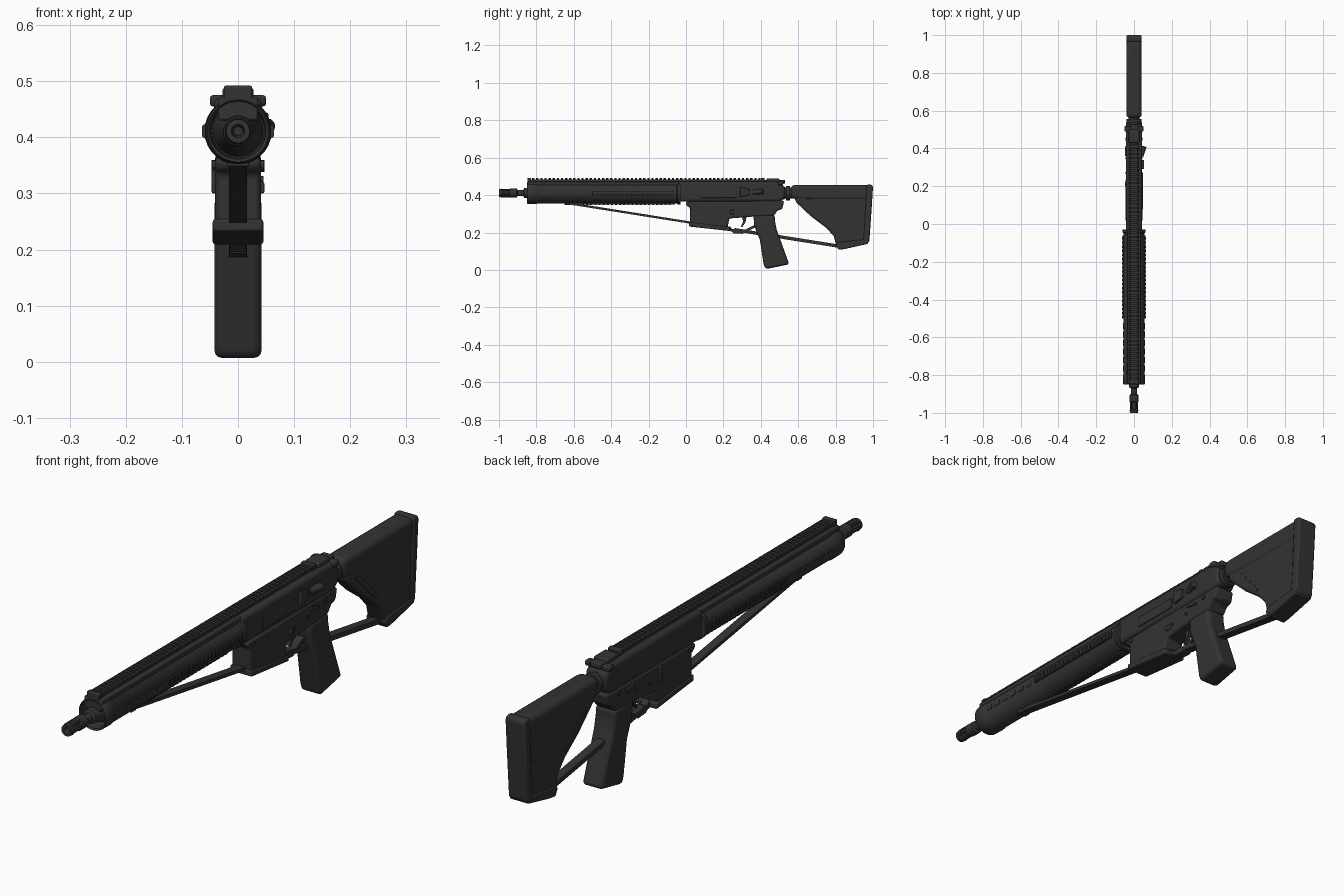
import bpy, bmesh, math
from mathutils import Vector


def material(name, v):
    m = bpy.data.materials.new(name)
    m.diffuse_color = (v, v, v, 1)
    return m


BLACK = material("charcoal black", 0.033)


def finish(name, bm, bevel=0.0, smooth=True, segments=2):
    bmesh.ops.recalc_face_normals(bm, faces=bm.faces[:])
    me = bpy.data.meshes.new(name)
    bm.to_mesh(me)
    bm.free()
    ob = bpy.data.objects.new(name, me)
    bpy.context.collection.objects.link(ob)
    me.materials.append(BLACK)
    if bevel:
        mod = ob.modifiers.new("bevel", "BEVEL")
        mod.width, mod.segments = bevel, segments
        mod.limit_method = "ANGLE"
        mod.angle_limit = math.radians(35)
    if smooth:
        bpy.ops.object.select_all(action="DESELECT")
        ob.select_set(True)
        bpy.context.view_layer.objects.active = ob
        bpy.ops.object.shade_smooth_by_angle(angle=math.radians(35))
    return ob


def extrude(name, pts, half, x=0.0, bevel=0.0, segments=2):
    """Side outline of (y, z) points given thickness along x."""
    bm = bmesh.new()
    f = bm.faces.new([bm.verts.new((x - half, y, z)) for y, z in pts])
    r = bmesh.ops.extrude_face_region(bm, geom=[f])
    vs = [v for v in r["geom"] if isinstance(v, bmesh.types.BMVert)]
    bmesh.ops.translate(bm, vec=(2 * half, 0, 0), verts=vs)
    return finish(name, bm, bevel, segments=segments)


def box(name, x0, x1, y0, y1, z0, z1, bevel=0.0):
    return extrude(name, [(y0, z0), (y1, z0), (y1, z1), (y0, z1)],
                   (x1 - x0) / 2, (x0 + x1) / 2, bevel)


def lathe(name, prof, z, n=24, x=0.0):
    """Revolve (y, radius) points about the y axis at height z."""
    bm = bmesh.new()
    rings = [[bm.verts.new((x + r * math.sin(2 * math.pi * i / n), y,
                            z + r * math.cos(2 * math.pi * i / n)))
              for i in range(n)] for y, r in prof]
    for a, b in zip(rings, rings[1:]):
        for i in range(n):
            j = (i + 1) % n
            bm.faces.new((a[i], a[j], b[j], b[i]))
    bm.faces.new(rings[0])
    bm.faces.new(rings[-1])
    return finish(name, bm)


def rod(name, a, b, r, n=12):
    a, b = Vector(a), Vector(b)
    bm = bmesh.new()
    bmesh.ops.create_cone(bm, cap_ends=True, segments=n, radius1=r, radius2=r,
                          depth=(b - a).length)
    q = (b - a).to_track_quat("Z", "Y")
    for v in bm.verts:
        v.co = q @ v.co + (a + b) / 2
    return finish(name, bm)


def teeth(name, y0, y1, pitch, size, place):
    """Row of rail teeth; place maps (across, out) to (x, z)."""
    bm = bmesh.new()
    half, height = size
    for k in range(int((y1 - y0) / pitch)):
        ya = y0 + k * pitch
        yb = ya + pitch * 0.55
        pr = [(-half, 0), (half, 0), (half * 1.15, height * 0.5),
              (half * 0.8, height), (-half * 0.8, height), (-half * 1.15, height * 0.5)]
        ends = []
        for y in (ya, yb):
            ends.append([bm.verts.new((place(u, v)[0], y, place(u, v)[1])) for u, v in pr])
        for e in ends:
            bm.faces.new(e)
        for i in range(6):
            j = (i + 1) % 6
            bm.faces.new((ends[0][i], ends[0][j], ends[1][j], ends[1][i]))
    return finish(name, bm, smooth=False)


AX = 0.411

# barrel, cone collar and slotted muzzle
lathe("barrel", [(-0.93, 0.016), (-0.87, 0.016), (-0.865, 0.026), (-0.845, 0.028),
                 (-0.79, 0.045), (-0.7, 0.045)], AX)
lathe("muzzle", [(-0.955, 0.008), (-1.0, 0.012), (-1.0, 0.021), (-0.985, 0.023),
                 (-0.98, 0.018), (-0.945, 0.018), (-0.94, 0.024), (-0.905, 0.024),
                 (-0.90, 0.016)], AX)
for i in range(5):
    t = 2 * math.pi * (i + 0.5) / 5
    x, z = 0.019 * math.sin(t), AX + 0.019 * math.cos(t)
    rod("muzzle_prong", (x, -0.992, z), (x, -0.935, z), 0.005, 6)

# round handguard with recessed front
lathe("handguard", [(-0.79, 0.02), (-0.79, 0.047), (-0.845, 0.05), (-0.85, 0.055),
                    (-0.845, 0.058), (-0.80, 0.059), (-0.795, 0.056), (-0.05, 0.056),
                    (-0.045, 0.06), (-0.03, 0.06), (-0.03, 0.03)], AX, 28)
box("handguard_spine", -0.036, 0.036, -0.848, -0.03, 0.43, 0.472, 0.004)
for s in (-1, 1):
    box("handguard_side_rail", s * 0.056 - 0.004, s * 0.056 + 0.004, -0.5, -0.06, AX - 0.012, AX + 0.012)
    teeth("side_rail_teeth", -0.5, -0.06, 0.022, (0.011, 0.007),
          lambda u, v, s=s: (s * (0.057 + v), AX + u))
    for k in range(6):
        y = -0.78 + k * 0.045
        box("handguard_vent", s * 0.0562 - 0.001, s * 0.0562 + 0.001, y, y + 0.03, AX - 0.008, AX + 0.008)
box("handguard_bottom_rail", -0.014, 0.014, -0.6, -0.06, 0.350, 0.362)
teeth("bottom_rail_teeth", -0.6, -0.06, 0.022, (0.014, 0.006), lambda u, v: (u, 0.352 - v))

# full length top rail
box("top_rail", -0.02, 0.02, -0.845, 0.42, 0.465, 0.483)
teeth("top_rail_teeth", -0.845, 0.42, 0.022, (0.022, 0.012), lambda u, v: (u, 0.480 + v))
for y in (-0.848, 0.40):
    box("top_rail_end", -0.025, 0.025, y, y + 0.02, 0.465, 0.492, 0.003)

# upper receiver
extrude("upper_receiver", [(-0.04, 0.365), (0.50, 0.365), (0.53, 0.385), (0.53, 0.44),
                           (0.50, 0.472), (-0.04, 0.472)], 0.043, 0, 0.014, 3)
box("ejection_port_cover", 0.042, 0.048, 0.08, 0.27, 0.385, 0.425, 0.002)
extrude("shell_deflector", [(0.29, 0.39), (0.34, 0.40), (0.34, 0.43), (0.29, 0.445)], 0.01, 0.044, 0.003)
rod("forward_assist", (0.036, 0.36, 0.415), (0.053, 0.41, 0.42), 0.014)

# charging handle and rear hump
box("charging_handle", -0.05, 0.05, 0.49, 0.52, 0.455, 0.475, 0.005)
box("charging_handle_bar", -0.022, 0.022, 0.40, 0.53, 0.462, 0.482, 0.004)
box("rear_sight_base", -0.028, 0.028, 0.43, 0.50, 0.468, 0.488, 0.005)

# lower receiver with magazine well
extrude("lower_receiver", [(0.0, 0.365), (0.0, 0.345), (0.02, 0.335), (0.022, 0.24),
                           (0.22, 0.218), (0.232, 0.275), (0.36, 0.285), (0.47, 0.29),
                           (0.49, 0.318), (0.515, 0.325), (0.525, 0.37)], 0.041, 0, 0.008)
extrude("magazine_well_lip", [(0.016, 0.255), (0.016, 0.232), (0.235, 0.208), (0.235, 0.23)],
        0.045, 0, 0.005)
for s in (-1, 1):
    for y, z, r in ((0.03, 0.35, 0.009), (0.45, 0.35, 0.009), (0.27, 0.315, 0.006), (0.35, 0.325, 0.006)):
        rod("receiver_pin", (s * 0.038, y, z), (s * 0.045, y, z), r)
    extrude("safety_lever", [(0.36, 0.345), (0.41, 0.338), (0.41, 0.346), (0.365, 0.36)], 0.003, s * 0.044)
box("magazine_release", 0.038, 0.047, 0.235, 0.26, 0.30, 0.32, 0.003)
box("bolt_catch", -0.047, -0.038, 0.2, 0.22, 0.30, 0.36, 0.003)

# trigger and guard
extrude("trigger_guard", [(0.225, 0.225), (0.255, 0.196), (0.30, 0.193), (0.385, 0.235),
                          (0.385, 0.25), (0.30, 0.207), (0.26, 0.207), (0.232, 0.235)], 0.015)
extrude("trigger", [(0.30, 0.29), (0.325, 0.29), (0.318, 0.255), (0.30, 0.228),
                    (0.293, 0.23), (0.305, 0.258)], 0.007)

# pistol grip
extrude("grip", [(0.36, 0.295), (0.475, 0.295), (0.475, 0.265), (0.485, 0.215), (0.552, 0.03),
                 (0.425, 0.004), (0.415, 0.03), (0.395, 0.16), (0.365, 0.235)], 0.042, 0, 0.014, 3)

# buffer tube and castle nut
lathe("buffer_tube", [(0.5, 0.034), (0.525, 0.036), (0.53, 0.03), (0.72, 0.03)], AX)
lathe("castle_nut", [(0.535, 0.03), (0.535, 0.039), (0.555, 0.039), (0.555, 0.03)], AX, 12)

# stock: rounded comb, tapered body and butt pad
extrude("stock_comb", [(0.56, 0.452), (0.60, 0.455), (0.975, 0.455), (0.975, 0.37), (0.62, 0.372),
                       (0.56, 0.385)], 0.04, 0, 0.02, 4)
extrude("stock_body", [(0.58, 0.40), (0.97, 0.44), (0.965, 0.145), (0.82, 0.115), (0.80, 0.14),
                       (0.79, 0.18), (0.75, 0.225), (0.67, 0.285), (0.585, 0.365)], 0.036, 0, 0.012, 3)
extrude("butt_pad", [(0.965, 0.456), (0.992, 0.456), (1.0, 0.445), (0.992, 0.32), (0.98, 0.15),
                     (0.965, 0.138), (0.945, 0.135), (0.955, 0.25)], 0.04, 0, 0.008)
extrude("stock_toe", [(0.80, 0.135), (0.815, 0.107), (0.85, 0.112), (0.975, 0.14), (0.97, 0.165),
                      (0.82, 0.15)], 0.04, 0, 0.006)
for s in (-1, 1):
    extrude("stock_side_rib", [(0.63, 0.36), (0.66, 0.36), (0.76, 0.25), (0.745, 0.245)], 0.003, s * 0.036)

# carrying strap and its loops
for name, a, b, h in (("strap_front", (-0.64, 0.358), (0.03, 0.252), 0.006),
                      ("strap_middle", (0.03, 0.25), (0.30, 0.203), 0.007),
                      ("strap_rear", (0.26, 0.215), (0.83, 0.125), 0.009)):
    extrude(name, [(a[0], a[1] - h), (b[0], b[1] - h), (b[0], b[1] + h), (a[0], a[1] + h)], 0.016)
box("strap_loop_front", -0.02, 0.02, -0.65, -0.62, 0.347, 0.365, 0.004)
